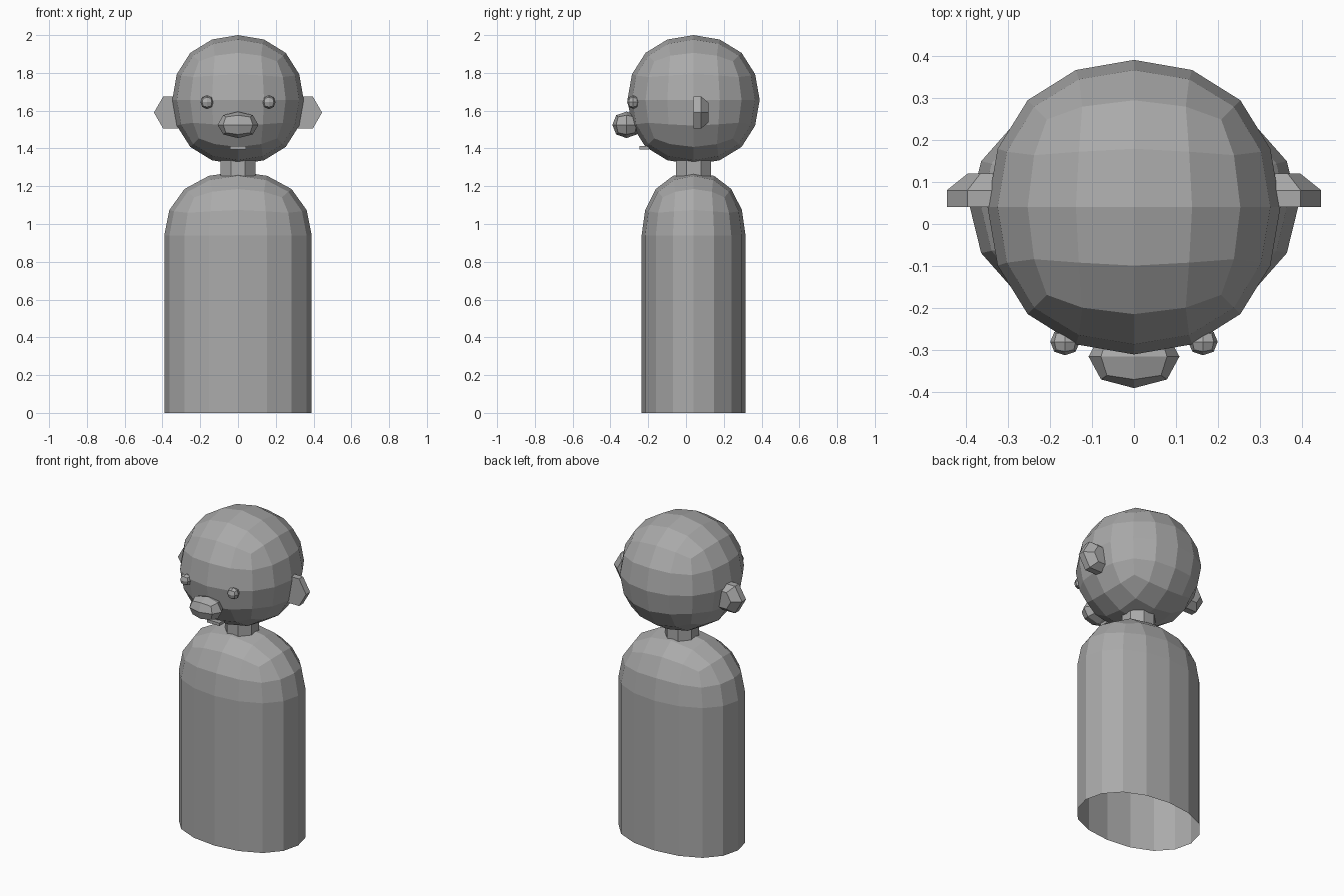
import bpy, bmesh, math
from mathutils import Vector

cube = bpy.data.objects.get("Cube")
if cube:
    bpy.data.objects.remove(cube, do_unlink=True)

CY = 0.04  # depth of the figure's centre line

grey = bpy.data.materials.new("plain_grey")
grey.use_nodes = True
COLOUR = (0.40, 0.40, 0.40, 1)
grey.diffuse_color = COLOUR
grey.node_tree.nodes["Principled BSDF"].inputs["Base Color"].default_value = COLOUR


def finish(name, bm):
    """Turn a bmesh into a flat shaded object."""
    bmesh.ops.recalc_face_normals(bm, faces=bm.faces)
    mesh = bpy.data.meshes.new(name)
    bm.to_mesh(mesh)
    bm.free()
    mesh.materials.append(grey)
    ob = bpy.data.objects.new(name, mesh)
    bpy.context.collection.objects.link(ob)
    return ob


def ball(level, centre, radii):
    """Cube rounded by subdivision, fitted to the given radii."""
    bm = bmesh.new()
    bmesh.ops.create_cube(bm, size=2)
    tmp = finish("tmp_ball", bm)
    tmp.modifiers.new("round", 'SUBSURF').levels = level
    deps = bpy.context.evaluated_depsgraph_get()
    bm = bmesh.new()
    bm.from_object(tmp, deps)
    old = tmp.data
    bpy.data.objects.remove(tmp, do_unlink=True)
    bpy.data.meshes.remove(old)
    top = max(v.co.z for v in bm.verts)
    for v in bm.verts:
        v.co = Vector([c + r * k / top for c, r, k in zip(centre, radii, v.co)])
    return bm


# Body: upper half of a rounded cube, its rim pulled straight down, open below
SHOULDER = 0.94
bm = ball(2, (0, CY, SHOULDER), (0.39, 0.275, 0.338))
bmesh.ops.delete(bm, geom=[v for v in bm.verts if v.co.z < SHOULDER - 0.01], context='VERTS')
rim = [e for e in bm.edges if e.is_boundary]
new = bmesh.ops.extrude_edge_only(bm, edges=rim)["geom"]
for v in new:
    if isinstance(v, bmesh.types.BMVert):
        v.co.z = 0
finish("body", bm)

# Neck: short eight-sided column
bm = bmesh.new()
bmesh.ops.create_cone(bm, cap_ends=True, segments=8, radius1=0.1, radius2=0.1, depth=0.16)
for v in bm.verts:
    x, y = v.co.x, v.co.y
    a = math.atan2(y, x) + math.pi / 8
    v.co = (0.1 * math.cos(a), CY + 0.1 * math.sin(a), v.co.z + 1.28)
finish("neck", bm)

# Head and nose
finish("head", ball(2, (0, CY, 1.657), (0.348, 0.35, 0.343)))
finish("nose", ball(1, (0, -0.315, 1.525), (0.108, 0.075, 0.07)))

# Mouth: small slab
bm = bmesh.new()
bmesh.ops.create_cube(bm, size=1)
for v in bm.verts:
    v.co = (v.co.x * 0.085, -0.22 + v.co.y * 0.05, 1.403 + v.co.z * 0.018)
finish("mouth", bm)


def ear(name, side):
    """Hexagonal plate that tapers towards the back."""
    bm = bmesh.new()
    rings = []
    for y, r, cx in ((0.04, 0.098, 0.347), (0.08, 0.098, 0.347), (0.12, 0.06, 0.335)):
        rings.append([bm.verts.new((side * (cx + r * math.cos(i * math.pi / 3)), y,
                                    1.59 + r * math.sin(i * math.pi / 3)))
                      for i in range(6)])
    for a, b in zip(rings, rings[1:]):
        for i in range(6):
            j = (i + 1) % 6
            bm.faces.new((a[i], a[j], b[j], b[i]))
    bm.faces.new(rings[0])
    bm.faces.new(rings[-1])
    finish(name, bm)


# Paired parts
for label, side in (("left", 1), ("right", -1)):
    finish(label + "_eye", ball(1, (side * 0.164, -0.28, 1.645), (0.035, 0.032, 0.035)))
    ear(label + "_ear", side)
